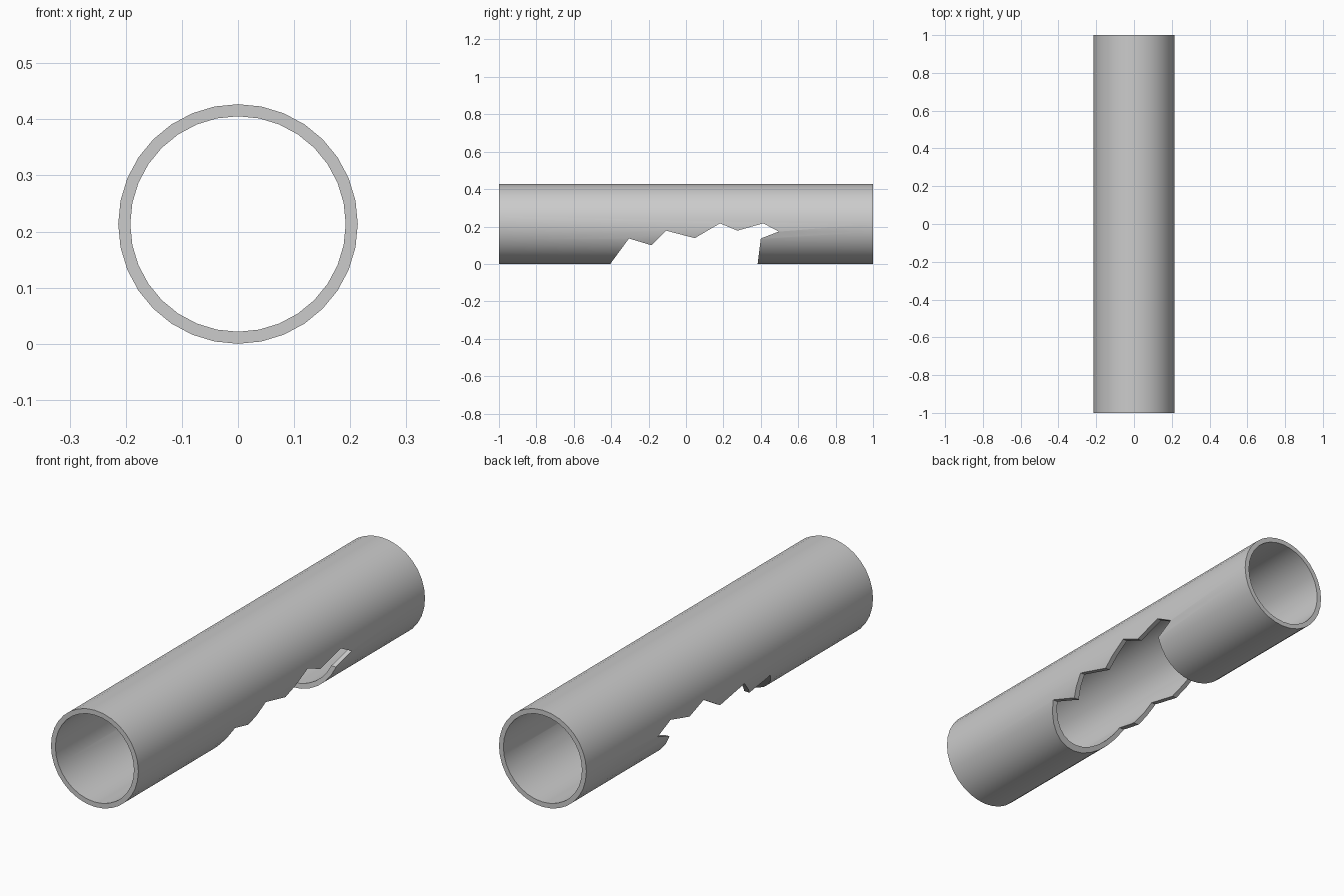
import bpy
import bmesh
import math

old = bpy.data.objects.get("Cube")
if old:
    bpy.data.objects.remove(old, do_unlink=True)

OUTER, INNER, SIDES = 0.2135, 0.192, 32


def make_object(name, bm):
    bmesh.ops.recalc_face_normals(bm, faces=bm.faces)
    mesh = bpy.data.meshes.new(name)
    bm.to_mesh(mesh)
    bm.free()
    obj = bpy.data.objects.new(name, mesh)
    bpy.context.collection.objects.link(obj)
    return obj


# Hollow pipe: a rectangular wall section swept around the y axis
bm = bmesh.new()
rings = []
for radius, y in ((OUTER, -1), (OUTER, 1), (INNER, 1), (INNER, -1)):
    angles = [2 * math.pi * i / SIDES for i in range(SIDES)]
    rings.append([bm.verts.new((radius * math.sin(a), y, OUTER + radius * math.cos(a)))
                  for a in angles])
for r, ring in enumerate(rings):
    following = rings[(r + 1) % len(rings)]
    for i in range(SIDES):
        j = (i + 1) % SIDES
        bm.faces.new((ring[i], ring[j], following[j], following[i]))
pipe = make_object("broken_pipe", bm)

# Jagged break along the underside, cut straight through both walls
jagged = [(-0.405, -0.1), (-0.405, 0), (-0.305, 0.136), (-0.185, 0.10),
          (-0.107, 0.178), (0.047, 0.138), (0.182, 0.217), (0.275, 0.178),
          (0.413, 0.217), (0.496, 0.173), (0.40, 0.136), (0.383, 0), (0.383, -0.1)]
bm = bmesh.new()
face = bm.faces.new([bm.verts.new((-0.4, y, z)) for y, z in jagged])
side = bmesh.ops.extrude_face_region(bm, geom=[face], use_keep_orig=True)
moved = [v for v in side["geom"] if isinstance(v, bmesh.types.BMVert)]
bmesh.ops.translate(bm, verts=moved, vec=(0.8, 0, 0))
cutter = make_object("break_cutter", bm)
cutter.hide_render = True

cut = pipe.modifiers.new("break", "BOOLEAN")
cut.operation = "DIFFERENCE"
cut.solver = "EXACT"
cut.object = cutter

# Apply the cut and smooth the round walls, keeping rims sharp
bpy.ops.object.select_all(action="DESELECT")
pipe.select_set(True)
bpy.context.view_layer.objects.active = pipe
bpy.ops.object.modifier_apply(modifier=cut.name)
bpy.data.objects.remove(cutter, do_unlink=True)
bpy.ops.object.shade_smooth_by_angle(angle=math.radians(30))

# Plain grey metal
grey = bpy.data.materials.new("grey_metal")
grey.use_nodes = True
colour = (0.6, 0.6, 0.6, 1)
grey.diffuse_color = colour
grey.node_tree.nodes["Principled BSDF"].inputs["Base Color"].default_value = colour
pipe.data.materials.clear()
pipe.data.materials.append(grey)
